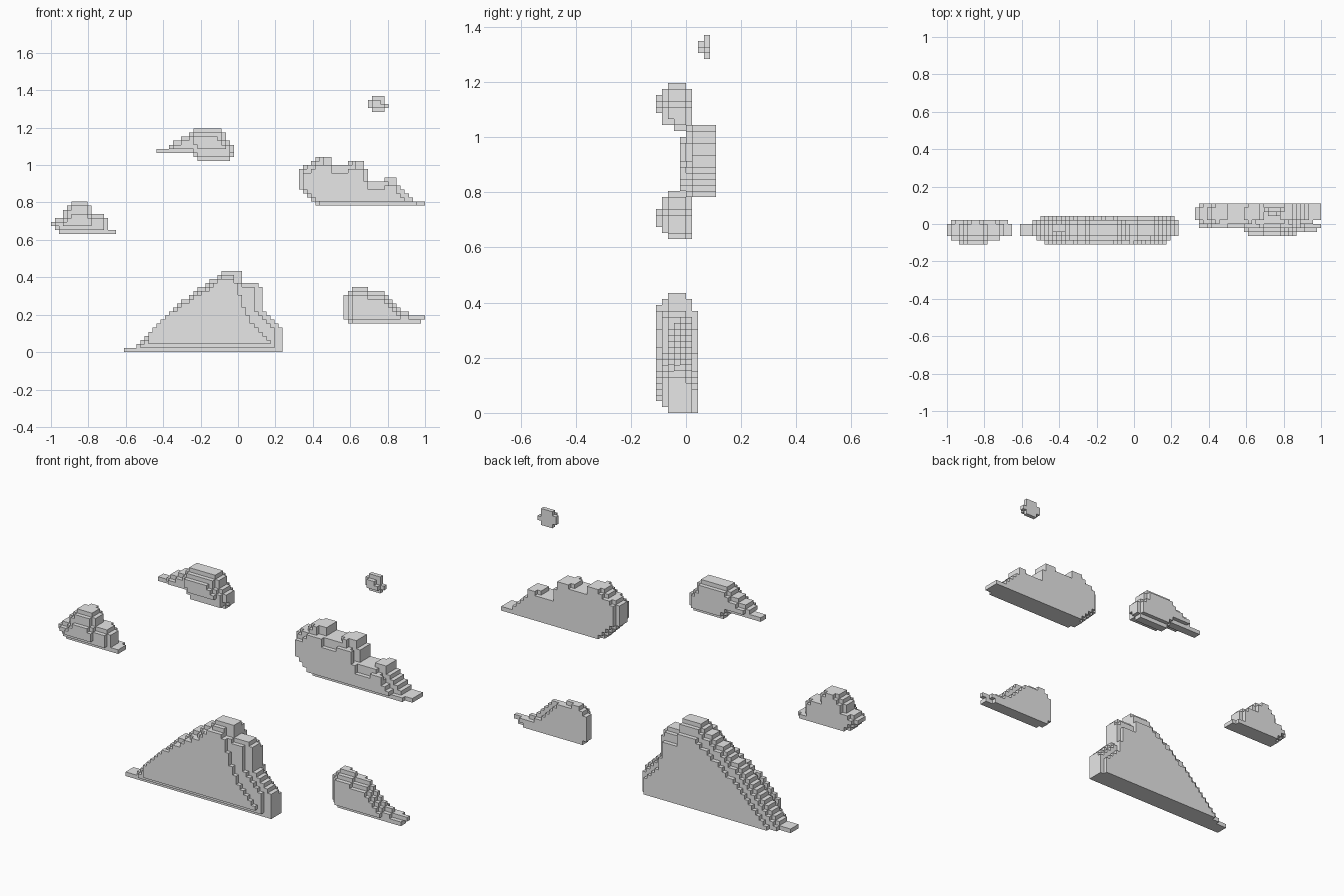
import bpy
import bmesh

if "Cube" in bpy.data.objects:
    bpy.data.objects.remove(bpy.data.objects["Cube"], do_unlink=True)

UNIT = 1 / 46  # edge length of one block

cloud_grey = bpy.data.materials.new("cloud_grey")
cloud_grey.use_nodes = True
cloud_grey.diffuse_color = (0.8, 0.8, 0.8, 1)
cloud_grey.node_tree.nodes["Principled BSDF"].inputs["Base Color"].default_value = (0.8, 0.8, 0.8, 1)


def inside(x, z, outline):
    """Even-odd test of a point against a closed outline."""
    hit = False
    for (ax, az), (bx, bz) in zip(outline, outline[1:] + outline[:1]):
        if (az > z) != (bz > z) and x < ax + (z - az) * (bx - ax) / (bz - az):
            hit = not hit
    return hit


def rasterise(outline):
    """Set of block cells (column, row) covered by an outline."""
    xs = [p[0] for p in outline]
    zs = [p[1] for p in outline]
    return {(i, k)
            for i in range(min(xs), max(xs))
            for k in range(min(zs), max(zs))
            if inside(i + 0.5, k + 0.45, outline)}


def shrink(cells, left=0, right=0, top=0, bottom=0):
    """Pull the edges of a slice inwards by whole blocks."""
    return {(i, k) for i, k in cells
            if {(i - left, k), (i + right, k), (i, k + top), (i, k - bottom)} <= cells}


def slices(outline, layers):
    """Stack shrunken copies of one outline from front to back."""
    cells = rasterise(outline)
    return {(i, j, k)
            for j, inset in layers.items()
            for i, k in shrink(cells, *inset)}


def build(name, blocks):
    """Skin a set of blocks with outward faces only."""
    bm = bmesh.new()
    corners = {}

    def corner(p):
        if p not in corners:
            corners[p] = bm.verts.new([c * UNIT for c in p])
        return corners[p]

    for block in sorted(blocks):
        for axis in range(3):
            u, v = (axis + 1) % 3, (axis + 2) % 3
            for side in (0, 1):
                beside = list(block)
                beside[axis] += 2 * side - 1
                if tuple(beside) in blocks:
                    continue
                loop = []
                for du, dv in ((0, 0), (1, 0), (1, 1), (0, 1)):
                    p = list(block)
                    p[axis] += side
                    p[u] += du
                    p[v] += dv
                    loop.append(corner(tuple(p)))
                bm.faces.new(loop if side else loop[::-1])

    # Join the coplanar squares into larger flat faces
    bmesh.ops.dissolve_limit(bm, angle_limit=0.01, verts=bm.verts[:], edges=bm.edges[:])
    mesh = bpy.data.meshes.new(name)
    bm.to_mesh(mesh)
    bm.free()
    mesh.materials.append(cloud_grey)
    obj = bpy.data.objects.new(name, mesh)
    bpy.context.collection.objects.link(obj)


FULL = ()  # slice with no inset

# Large low cloud, with its own flat front slice
large = slices(
    [(-28, 0), (-28, 1), (-25, 1), (-22, 4), (-18, 9), (-13, 13), (-9, 16),
     (-4, 19), (-4, 20), (1, 20), (1, 17), (4, 17), (6, 15), (6, 11),
     (9, 7), (11, 6), (11, 0)],
    {-4: (1, 2, 1, 1), -3: FULL, -2: FULL, -1: FULL, 0: (1, 0, 1), 1: (1, 1, 3)})
large |= slices(
    [(-22, 2), (-22, 4), (-19, 8), (-13, 12), (-10, 14), (-6, 16), (-4, 18),
     (-1, 18), (1, 12), (3, 8), (5, 5), (8, 3), (8, 2)],
    {-5: FULL})
build("large_cloud", large)

# Small cloud on the far side
build("peaked_cloud", slices(
    [(-44, 29), (-44, 30), (-46, 31), (-46, 32), (-43, 33), (-42, 36), (-40, 37),
     (-37, 37), (-36, 34), (-33, 34), (-32, 32), (-32, 30), (-30, 30), (-30, 29)],
    {-5: (2, 3, 3, 2), -4: (1, 1, 1, 1), -3: FULL, -2: FULL, -1: FULL, 0: (1, 1)}))

# Upper middle cloud with a trailing wisp
build("trailing_cloud", slices(
    [(-20, 49), (-20, 50), (-17, 50), (-15, 52), (-11, 54), (-11, 55), (-5, 55),
     (-3, 53), (-1, 50), (-1, 48), (-2, 47), (-10, 47), (-12, 49)],
    {-5: (2, 2, 2, 3), -4: (1, 1, 1, 1), -3: (0, 0, 0, 1),
     -2: FULL, -1: FULL, 0: (1, 1, 1, 1)}))

# Long cloud with three humps
build("humped_cloud", slices(
    [(15, 40), (15, 44), (17, 46), (19, 47), (19, 48), (23, 48), (23, 46), (27, 46),
     (27, 47), (31, 47), (32, 42), (36, 42), (36, 43), (39, 43), (39, 41),
     (42, 38), (43, 37), (46, 37), (46, 36), (19, 36), (17, 38)],
    {-1: (1, 1, 2, 1), 0: (1, 2), 1: FULL, 2: FULL, 3: FULL, 4: (1,)}))

# Low cloud with a sloping tail
build("sloping_cloud", slices(
    [(26, 8), (26, 14), (28, 15), (28, 16), (32, 16), (32, 15), (35, 15), (38, 12),
     (41, 10), (42, 9), (46, 9), (46, 8), (45, 7), (27, 7)],
    {-3: (2, 2, 2, 1), -2: (1, 0, 1), -1: FULL, 0: (0, 2)}))

# Tiny puff at the top
build("tiny_puff", slices(
    [(32, 60), (32, 62), (33, 62), (33, 63), (36, 63), (36, 61), (37, 61),
     (37, 60), (36, 60), (36, 59), (33, 59), (33, 60)],
    {2: (1, 1, 1, 1), 3: FULL}))
